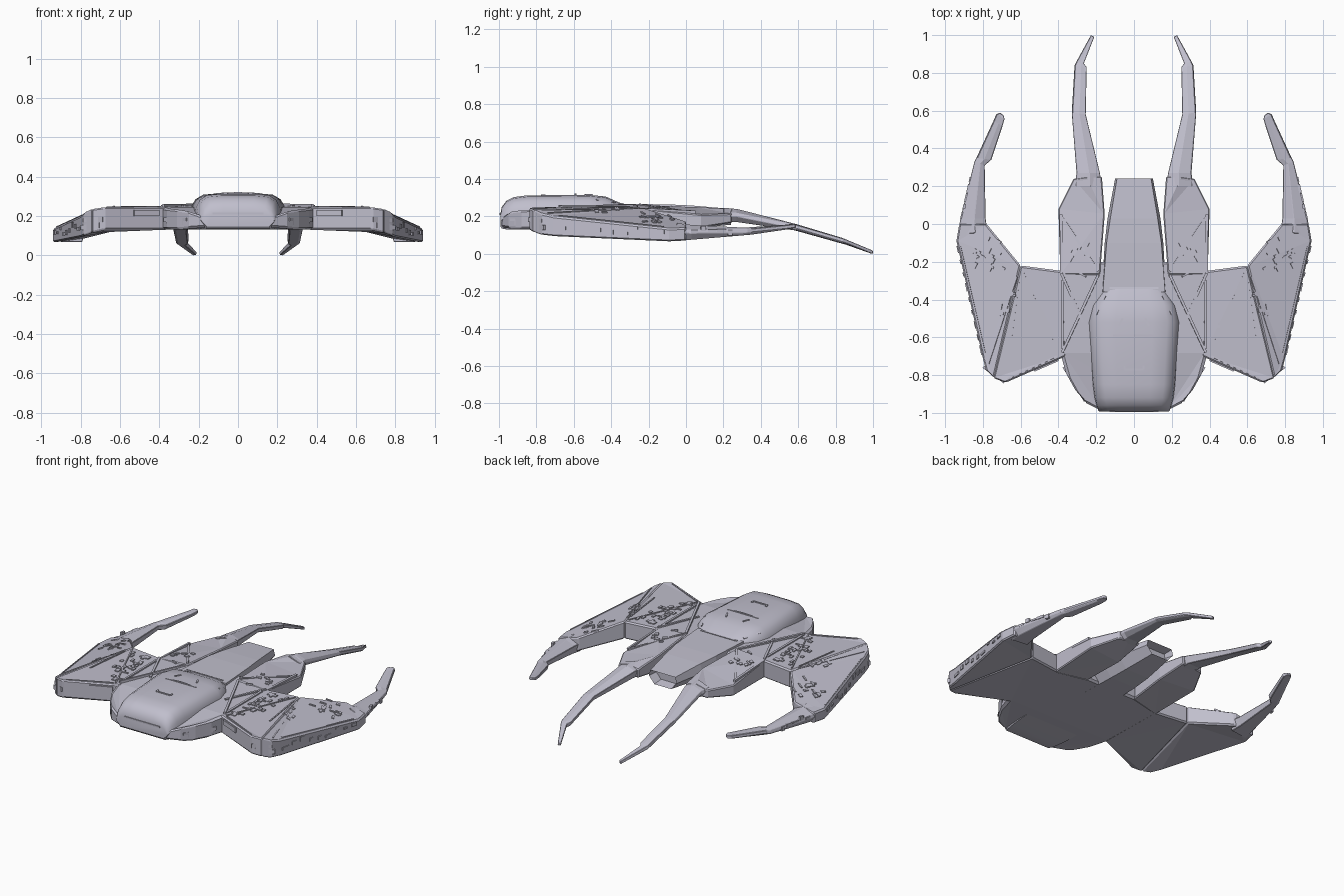
import bpy, bmesh, random
from math import radians
from mathutils import Vector, Matrix
from mathutils.bvhtree import BVHTree

random.seed(4)
if "Cube" in bpy.data.objects:
    bpy.data.objects.remove(bpy.data.objects["Cube"])

COLOUR = (0.53, 0.52, 0.61, 1)
hull_grey = bpy.data.materials.new("lavender_grey_hull")
hull_grey.use_nodes = True
hull_grey.diffuse_color = COLOUR
hull_grey.node_tree.nodes["Principled BSDF"].inputs["Base Color"].default_value = COLOUR
surfaces = []


def finish(name, bm, mirror=True, bevel=0.0, smooth=False):
    bmesh.ops.recalc_face_normals(bm, faces=bm.faces)
    mesh = bpy.data.meshes.new(name)
    bm.to_mesh(mesh)
    surfaces.append(BVHTree.FromBMesh(bm))
    bm.free()
    obj = bpy.data.objects.new(name, mesh)
    bpy.context.collection.objects.link(obj)
    mesh.materials.append(hull_grey)
    if bevel:
        mod = obj.modifiers.new("edge", 'BEVEL')
        mod.width, mod.segments, mod.angle_limit = bevel, 1, radians(35)
    if mirror:
        obj.modifiers.new("mirror", 'MIRROR').use_mirror_merge = False
    if smooth:
        bpy.ops.object.select_all(action='DESELECT')
        obj.select_set(True)
        bpy.context.view_layer.objects.active = obj
        bpy.ops.object.shade_smooth_by_angle(angle=radians(32))


def skin(rings):
    """Join equal rings of points into a closed solid."""
    bm = bmesh.new()
    loops = [[bm.verts.new(p) for p in ring] for ring in rings]
    n = len(loops[0])
    for a, b in zip(loops, loops[1:]):
        for i in range(n):
            j = (i + 1) % n
            bm.faces.new((a[i], a[j], b[j], b[i]))
    caps = [bm.faces.new(loops[0]), bm.faces.new(loops[-1])]
    return bm, caps


def slab(name, outline, bevel=0.006, mirror=True):
    """Plate from outline points (x, y, bottom, top)."""
    bm, caps = skin([[(x, y, lo) for x, y, lo, hi in outline],
                     [(x, y, hi) for x, y, lo, hi in outline]])
    bmesh.ops.triangulate(bm, faces=caps)
    finish(name, bm, mirror, bevel)


def arm(name, stations):
    """Tapering arm with a ridged top; stations are (x_in, y_in, x_out, y_out, low, high)."""
    rings = []
    for xi, yi, xo, yo, lo, hi in stations:
        a, b = Vector((xi, yi, 0)), Vector((xo, yo, 0))
        mid = lo + (hi - lo) * 0.55
        rings.append([a.lerp(b, t) + Vector((0, 0, z)) for t, z in
                      ((0.1, lo), (0.8, lo), (1, mid - 0.01), (0.95, mid + 0.01), (0.45, hi), (0, mid + 0.01))])
    finish(name, skin(rings)[0], True, 0.003)


def symmetric(half):
    return half + [(-p[0],) + tuple(p[1:]) for p in reversed(half)]


# Main hull and nose skirt
hull = [(0.18, -0.985, 0.14, 0.2), (0.25, -0.95, 0.135, 0.225), (0.31, -0.88, 0.13, 0.235),
        (0.36, -0.79, 0.13, 0.24), (0.385, -0.7, 0.13, 0.245), (0.39, -0.25, 0.13, 0.245), (0.17, -0.2, 0.13, 0.255)]
slab("main_hull", symmetric(hull), 0.012, mirror=False)

# Rounded canopy
rings = []
for y, w, lo, hi in ((-0.992, 0.185, 0.145, 0.215), (-0.985, 0.19, 0.135, 0.25), (-0.96, 0.2, 0.13, 0.283),
                     (-0.92, 0.21, 0.13, 0.303), (-0.85, 0.22, 0.13, 0.312), (-0.52, 0.245, 0.14, 0.315),
                     (-0.43, 0.225, 0.14, 0.306), (-0.33, 0.165, 0.14, 0.262)):
    h = hi - lo
    half = [(0.85 * w, y, lo), (w, y, lo + 0.4 * h), (0.97 * w, y, lo + 0.62 * h),
            (0.88 * w, y, lo + 0.83 * h), (0.72 * w, y, lo + 0.96 * h), (0.4 * w, y, hi)]
    rings.append(symmetric(half))
finish("canopy", skin(rings)[0], False, smooth=True)

# Tail spine with a recessed rear opening
rings = []
for y, top, low, lo, hi in ((-0.36, 0.165, 0.17, 0.13, 0.266), (-0.1, 0.145, 0.155, 0.13, 0.264),
                            (0.03, 0.125, 0.14, 0.135, 0.258), (0.24, 0.09, 0.1, 0.155, 0.24)):
    rings.append(symmetric([(0.6 * low, y, lo), (low, y, 0.45 * lo + 0.55 * hi), (top, y, hi)]))
bm, caps = skin(rings)
bmesh.ops.recalc_face_normals(bm, faces=bm.faces)
bmesh.ops.inset_region(bm, faces=[caps[1]], thickness=0.012)
bmesh.ops.translate(bm, verts=caps[1].verts, vec=(0, -0.06, 0))
finish("tail_spine", bm, False)

# Rear pods and their long arms
slab("rear_pod", [(0.18, -0.27, 0.13, 0.262), (0.39, -0.27, 0.13, 0.245), (0.4, 0.08, 0.14, 0.21),
                  (0.32, 0.24, 0.165, 0.215), (0.25, 0.25, 0.17, 0.24), (0.17, 0.25, 0.17, 0.225),
                  (0.155, 0.05, 0.145, 0.25)])
arm("inner_arm", [(0.17, 0.2, 0.315, 0.2, 0.165, 0.247), (0.18, 0.27, 0.305, 0.27, 0.17, 0.24),
                  (0.255, 0.58, 0.33, 0.59, 0.125, 0.16), (0.25, 0.83, 0.315, 0.84, 0.055, 0.085),
                  (0.265, 0.85, 0.305, 0.86, 0.05, 0.077), (0.21, 0.99, 0.228, 1.0, 0.0, 0.014)])

# Wings: level inner panel, drooping outer panel, hooked arm
slab("wing_inner", [(0.36, -0.7, 0.13, 0.245), (0.68, -0.84, 0.13, 0.245), (0.745, -0.815, 0.115, 0.235),
                    (0.6, -0.22, 0.13, 0.245), (0.37, -0.25, 0.13, 0.245)], 0.008)
slab("wing_outer", [(0.74, -0.815, 0.115, 0.237), (0.785, -0.77, 0.1, 0.215), (0.8, -0.71, 0.093, 0.2),
                    (0.94, -0.09, 0.065, 0.135), (0.925, 0.0, 0.07, 0.138), (0.78, 0.0, 0.085, 0.175),
                    (0.6, -0.22, 0.13, 0.245)], 0.008)
arm("outer_arm", [(0.775, -0.04, 0.935, -0.06, 0.068, 0.165), (0.785, 0.03, 0.92, 0.03, 0.075, 0.155),
                  (0.79, 0.31, 0.845, 0.33, 0.1, 0.14), (0.755, 0.34, 0.835, 0.35, 0.102, 0.142),
                  (0.695, 0.52, 0.745, 0.545, 0.13, 0.155), (0.685, 0.555, 0.73, 0.58, 0.137, 0.158),
                  (0.69, 0.575, 0.71, 0.59, 0.14, 0.155)])

shells = list(surfaces)


def drop(x, y):
    """Highest surface point and its normal, or None beside the hull."""
    hits = [tree.ray_cast(Vector((x, y, 1)), Vector((0, 0, -1))) for tree in shells]
    return max((h[:2] for h in hits if h[0]), key=lambda h: h[0].z, default=None)


def block(bm, centre, along, normal, size):
    side = normal.cross(along).normalized()
    along = side.cross(normal)
    turn = Matrix((along, side, normal)).transposed().to_4x4()
    bmesh.ops.create_cube(bm, size=1, matrix=Matrix.Translation(centre) @ turn @ Matrix.Diagonal((*size, 1)))


def ribs(name, lines, width, height):
    bm = bmesh.new()
    for x1, y1, x2, y2 in lines:
        start, end = drop(x1, y1), drop(x2, y2)
        if start and end:
            run = end[0] - start[0]
            block(bm, (start[0] + end[0]) / 2, run.normalized(), (start[1] + end[1]).normalized(),
                  (run.length, width, height))
    finish(name, bm)


# Crossed ridges, fold seams and canopy trim
ribs("hull_ridges", [(0.38, -0.68, 0.19, -0.27), (0.385, -0.26, 0.27, -0.52), (0.385, 0.04, 0.19, -0.25),
                     (0.385, -0.26, 0.385, 0.05), (0.38, -0.3, 0.38, -0.66)], 0.014, 0.016)
ribs("wing_seams", [(0.4, -0.69, 0.59, -0.25), (0.41, -0.7, 0.67, -0.82), (0.62, -0.28, 0.77, -0.74),
                    (0.61, -0.3, 0.65, -0.6), (0.79, -0.68, 0.92, -0.12)], 0.008, 0.01)
ribs("canopy_trim", [(0.0, -0.59, 0.11, -0.59), (0.0, -0.34, 0.13, -0.34), (0.15, -0.38, 0.2, -0.48),
                     (0.0, -0.77, 0.05, -0.77), (0.05, -0.77, 0.05, -0.75), (0.08, -0.54, 0.06, -0.5)], 0.01, 0.01)

# Raised panels scattered in clusters
bm = bmesh.new()
for x1, x2, y1, y2, count, turn in ((0.42, 0.57, -0.56, -0.28, 26, 0), (0.41, 0.48, -0.66, -0.56, 5, 0),
                                    (0.68, 0.84, -0.24, -0.07, 18, 0.5), (0.64, 0.72, -0.52, -0.36, 6, 0.2),
                                    (0.25, 0.35, -0.27, -0.08, 9, 0.5)):
    for _ in range(count):
        hit = drop(random.uniform(x1, x2), random.uniform(y1, y2))
        length, width = random.choice(((0.025, 0.02), (0.04, 0.01), (0.015, 0.03), (0.02, 0.02)))
        if hit:
            block(bm, hit[0], Vector((1, turn, 0)), hit[1], (length, width, 0.012))
finish("raised_panels", bm)


def edge_blocks(name, start, end, count):
    """Small blocks along a side wall."""
    bm = bmesh.new()
    a, b = Vector(start), Vector(end)
    for i in range(count):
        spot = a.lerp(b, (i + 0.5) / count) + Vector((0, 0, random.uniform(-0.025, 0.025)))
        block(bm, spot, (b - a).normalized(), Vector((0, 0, 1)),
              (random.uniform(0.02, 0.05), 0.014, random.uniform(0.01, 0.03)))
    finish(name, bm)


edge_blocks("wing_tip_blocks", (0.69, -0.835, 0.18), (0.785, -0.765, 0.16), 7)
edge_blocks("wing_side_blocks", (0.8, -0.7, 0.145), (0.937, -0.1, 0.1), 9)
edge_blocks("skirt_blocks", (0.26, -0.935, 0.18), (0.37, -0.76, 0.19), 8)
edge_blocks("arm_blocks", (0.915, 0.02, 0.11), (0.86, 0.26, 0.12), 5)

# Raised slots on the nose and wing fronts
bm = bmesh.new()
block(bm, Vector((0.065, -0.99, 0.212)), Vector((1, 0, 0)), Vector((0, 0, 1)), (0.13, 0.012, 0.01))
block(bm, Vector((0.465, -0.748, 0.215)), Vector((0.32, -0.14, 0)), Vector((0, 0, 1)), (0.14, 0.012, 0.03))
finish("front_slots", bm)
